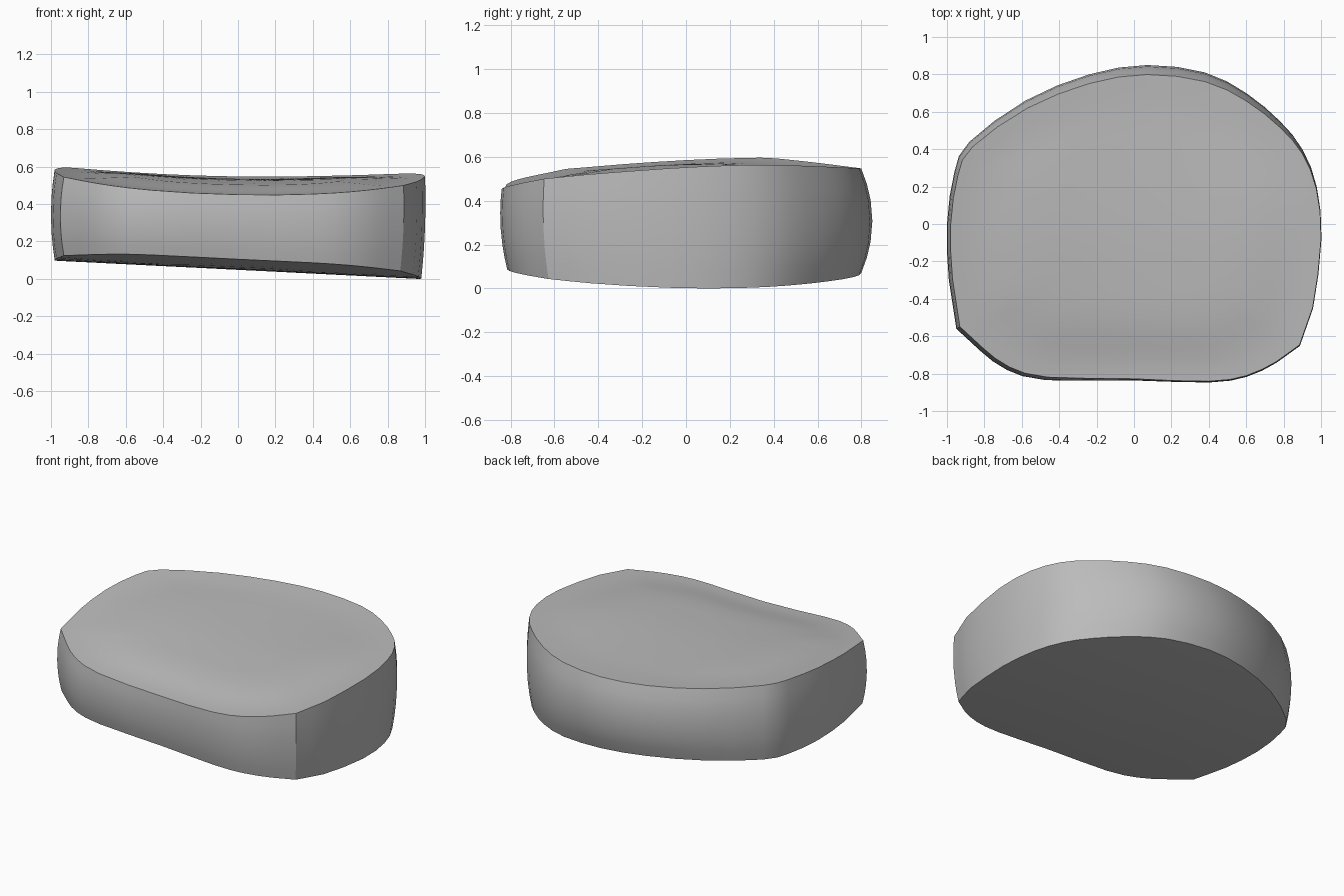
import bpy
import bmesh
from mathutils import Vector

cube = bpy.data.objects.get("Cube")
if cube:
    bpy.data.objects.remove(cube, do_unlink=True)

# Outline seen from above, counter-clockwise from the left side
OUTLINE = [(1, -.08), (.975, .2), (.9, .4), (.78, .55), (.6, .7), (.38, .81),
           (.07, .85), (-.24, .8), (-.58, .66), (-.88, .44), (-.96, .28),
           (-1, 0), (-.99, -.3), (-.95, -.56), (-.82, -.68), (-.68, -.78),
           (-.47, -.835), (0, -.835), (.4, -.845), (.6, -.815), (.76, -.74),
           (.885, -.65), (.955, -.45)]
CORNERS = {(-.95, -.56), (.885, -.65)}


def smooth_outline(points, steps):
    """Catmull-Rom subdivision of the closed outline, straight at corners."""
    result = []
    count = len(points)
    for i in range(count):
        a, b, c, d = (Vector(points[(i + k) % count]) for k in (-1, 0, 1, 2))
        straight = points[i] in CORNERS or points[(i + 1) % count] in CORNERS
        for s in range(steps):
            t = s / steps
            if straight:
                result.append(b.lerp(c, t))
            else:
                result.append((2 * b + (c - a) * t
                               + (2 * a - 5 * b + 4 * c - d) * t * t
                               + (3 * b - a - 3 * c + d) * t ** 3) / 2)
    return result


def ease(low, high, value):
    t = max(0, min(1, (value - low) / (high - low)))
    return t * t * (3 - 2 * t)


def top_height(x, y):
    return .5 + .07 * x * x - .018 * x + .06 * y


def bottom_height(x, y):
    return .05 - .05 * x + .06 * y * y - .02 * y


def inset(p, back, front, side):
    """Pull an outline point inwards by a different amount on each side."""
    depth = back if p.y > 0 else front
    return Vector((p.x * (1 - side), p.y * (1 - depth)))


outline = smooth_outline(OUTLINE, 2)
bm = bmesh.new()


def add_ring(points):
    return [bm.verts.new(p) for p in points]


def bridge(lower, upper):
    n = len(lower)
    for i in range(n):
        j = (i + 1) % n
        bm.faces.new((lower[i], lower[j], upper[j], upper[i]))


rings = []

# Underside, gently tilted
bottom_rim = [inset(p, .06, .035, .02) for p in outline]
for r in (.2, .4, .6, .8, 1):
    rings.append(add_ring([(*(p * r), bottom_height(*(p * r))) for p in bottom_rim]))

# Barrel-shaped side wall
top_rim = [inset(p, .06, .005 + .015 * ease(.3, -.6, p.x), .02 * ease(.5, -.5, p.x))
           for p in outline]
for t in (.15, .3, .5, .7, .85):
    ring = []
    for p, low, high in zip(outline, bottom_rim, top_rim):
        bulge = 1 - (2 * t - 1) ** 2
        q = low.lerp(high, t)
        q += (p - (low + high) / 2) * bulge
        z = bottom_height(*low) * (1 - t) + top_height(*high) * t
        ring.append((*q, z))
    rings.append(add_ring(ring))

# Upper face with a shallow raised pad
for r in (1, .93, .86, .79, .72, .6, .45, .3, .15):
    ring = []
    for p in top_rim:
        q = p * r
        pad = .035 * ease(.95, .55, r) * ease(.8, -.2, q.y)
        ring.append((*q, top_height(*q) + pad))
    rings.append(add_ring(ring))

for lower, upper in zip(rings, rings[1:]):
    bridge(lower, upper)
bm.faces.new(reversed(rings[0]))
bm.faces.new(rings[-1])
bmesh.ops.recalc_face_normals(bm, faces=bm.faces)

mesh = bpy.data.meshes.new("cushion_slab")
bm.to_mesh(mesh)
bm.free()
slab = bpy.data.objects.new("cushion_slab", mesh)
bpy.context.collection.objects.link(slab)

# Plain grey material
grey = bpy.data.materials.new("plain_grey")
grey.use_nodes = True
colour = (.5, .5, .5, 1)
grey.diffuse_color = colour
grey.node_tree.nodes["Principled BSDF"].inputs["Base Color"].default_value = colour
mesh.materials.append(grey)

# Smooth shading with a crisp rim
bpy.context.view_layer.objects.active = slab
slab.select_set(True)
bpy.ops.object.shade_smooth_by_angle(angle=.6)
